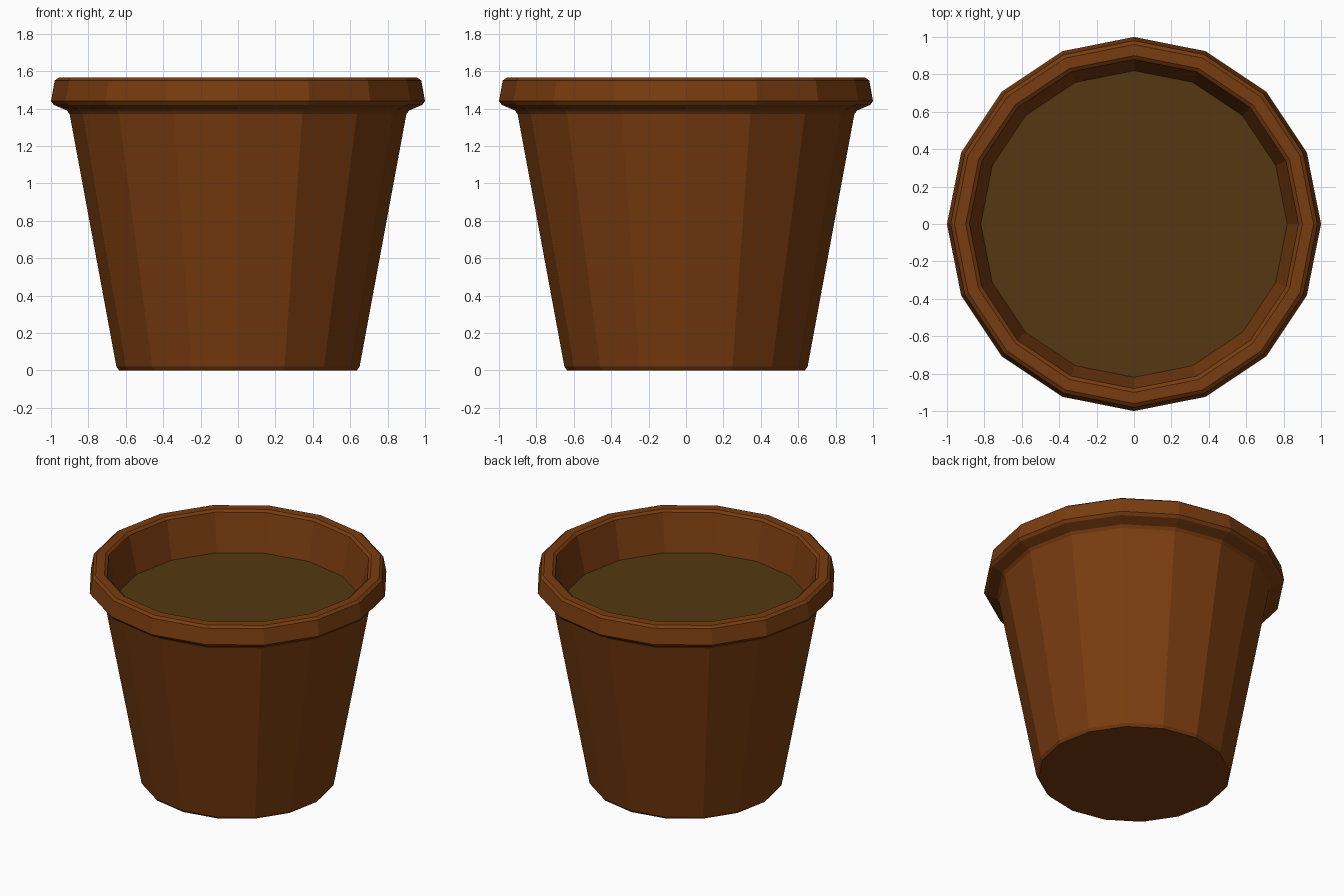
import bpy, bmesh
from math import cos, sin, pi

if "Cube" in bpy.data.objects:
    bpy.data.objects.remove(bpy.data.objects["Cube"])

SIDES = 16


def material(name, color):
    m = bpy.data.materials.new(name)
    m.diffuse_color = (*color, 1)
    m.use_nodes = True
    m.node_tree.nodes["Principled BSDF"].inputs["Base Color"].default_value = m.diffuse_color
    return m


def lathe(name, profile, mat, cap_start=False, cap_end=False):
    """Revolve (radius, z) points around z as a flat-shaded 16-sided form."""
    bm = bmesh.new()
    rings = [[bm.verts.new((r * cos(2 * pi * i / SIDES), r * sin(2 * pi * i / SIDES), z))
              for i in range(SIDES)] for r, z in profile]
    for a, b in zip(rings, rings[1:]):
        for i in range(SIDES):
            j = (i + 1) % SIDES
            bm.faces.new((a[i], a[j], b[j], b[i]))
    if cap_start:
        bm.faces.new(rings[0][::-1])
    if cap_end:
        bm.faces.new(rings[-1])
    mesh = bpy.data.meshes.new(name)
    bm.to_mesh(mesh)
    bm.free()
    mesh.materials.append(mat)
    obj = bpy.data.objects.new(name, mesh)
    bpy.context.collection.objects.link(obj)
    return obj


clay = material("clay", (0.19, 0.045, 0.005))
earth = material("earth", (0.09, 0.04, 0.006))

# Pot: bevelled foot, tapered wall, flared rim, inner wall down to the soil
lathe("pot", [(0.635, 0), (0.65, 0.02), (0.90, 1.37), (0.915, 1.39), (0.985, 1.42),
              (1.0, 1.44), (0.98, 1.55), (0.96, 1.565), (0.90, 1.565),
              (0.88, 1.55), (0.815, 1.26)], clay, cap_start=True)

# Soil surface
lathe("soil", [(0.815, 1.26), (0.82, 1.28)], earth, cap_start=True, cap_end=True)
